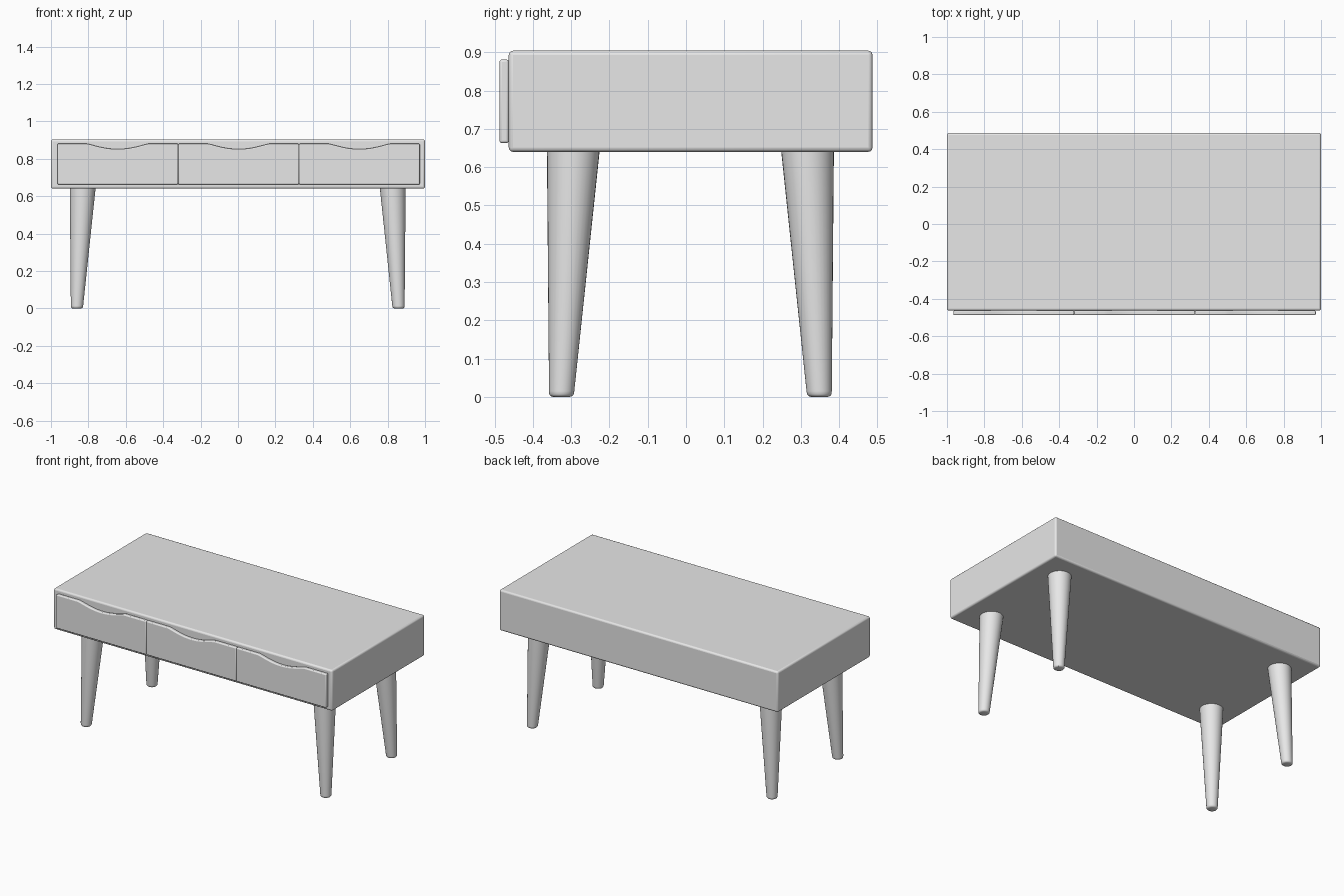
import bpy
import bmesh
import math

if "Cube" in bpy.data.objects:
    bpy.data.objects.remove(bpy.data.objects["Cube"], do_unlink=True)

grey = bpy.data.materials.new("plain_grey")
grey.use_nodes = True
colour = (0.8, 0.8, 0.8, 1)
grey.diffuse_color = colour
grey.node_tree.nodes["Principled BSDF"].inputs["Base Color"].default_value = colour


def make_object(name, bm, bevel=0):
    bmesh.ops.recalc_face_normals(bm, faces=bm.faces)
    mesh = bpy.data.meshes.new(name)
    bm.to_mesh(mesh)
    bm.free()
    mesh.materials.append(grey)
    obj = bpy.data.objects.new(name, mesh)
    bpy.context.collection.objects.link(obj)
    if bevel:
        mod = obj.modifiers.new("rounded_edges", "BEVEL")
        mod.width = bevel
        mod.segments = 3
        mod.limit_method = "ANGLE"
        mod.angle_limit = math.radians(40)
    bpy.ops.object.select_all(action="DESELECT")
    obj.select_set(True)
    bpy.context.view_layer.objects.active = obj
    bpy.ops.object.shade_smooth_by_angle(angle=math.radians(35))
    return obj


# Table body
FRONT, BACK, BOTTOM, TOP = -0.463, 0.487, 0.64, 0.904
bm = bmesh.new()
bmesh.ops.create_cube(bm, size=1)
for v in bm.verts:
    v.co.x *= 2
    v.co.y = BACK if v.co.y > 0 else FRONT
    v.co.z = TOP if v.co.z > 0 else BOTTOM
make_object("table_body", bm, 0.011)


# Drawer front with a scooped finger grip in its top edge
def drawer(name, centre, width=0.646, low=0.663, high=0.881):
    half, scoop, depth, steps = width / 2, 0.165, 0.029, 16
    outline = [(-half, high), (-half, low), (half, low), (half, high)]
    for i in range(steps + 1):
        t = 1 - 2 * i / steps
        outline.append((scoop * t, high - depth * (1 - t * t) ** 1.25))
    bm = bmesh.new()
    face = bm.faces.new([bm.verts.new((centre + x, FRONT, z)) for x, z in outline])
    out = bmesh.ops.extrude_face_region(bm, geom=[face])
    for v in out["geom"]:
        if isinstance(v, bmesh.types.BMVert):
            v.co.y = -BACK
    make_object(name, bm, 0.006)


for side, name in ((-1, "right"), (0, "middle"), (1, "left")):
    drawer(name + "_drawer", 0.003 + side * 0.646)


# Tapered leg that leans outwards, with a rounded foot
def leg(name, sx, sy, sides=32):
    profile = [(0.022, 0), (0.028, 0.002), (0.032, 0.007), (0.033, 0.015), (0.069, 0.645)]
    bm = bmesh.new()
    rings = []
    for radius, z in profile:
        lean = 0.031 * (1 - z / BOTTOM)
        cx = -0.0015 + sx * (0.829 + lean)
        cy = 0.0115 + sy * (0.306 + lean)
        rings.append([
            bm.verts.new((cx + radius * math.cos(a), cy + radius * math.sin(a), z))
            for a in (2 * math.pi * i / sides for i in range(sides))
        ])
    for low, high in zip(rings, rings[1:]):
        for i in range(sides):
            j = (i + 1) % sides
            bm.faces.new((low[i], low[j], high[j], high[i]))
    bm.faces.new(rings[0])
    bm.faces.new(rings[-1])
    make_object(name, bm)


for sx, side in ((-1, "right"), (1, "left")):
    for sy, end in ((-1, "front"), (1, "back")):
        leg(f"{end}_{side}_leg", sx, sy)
